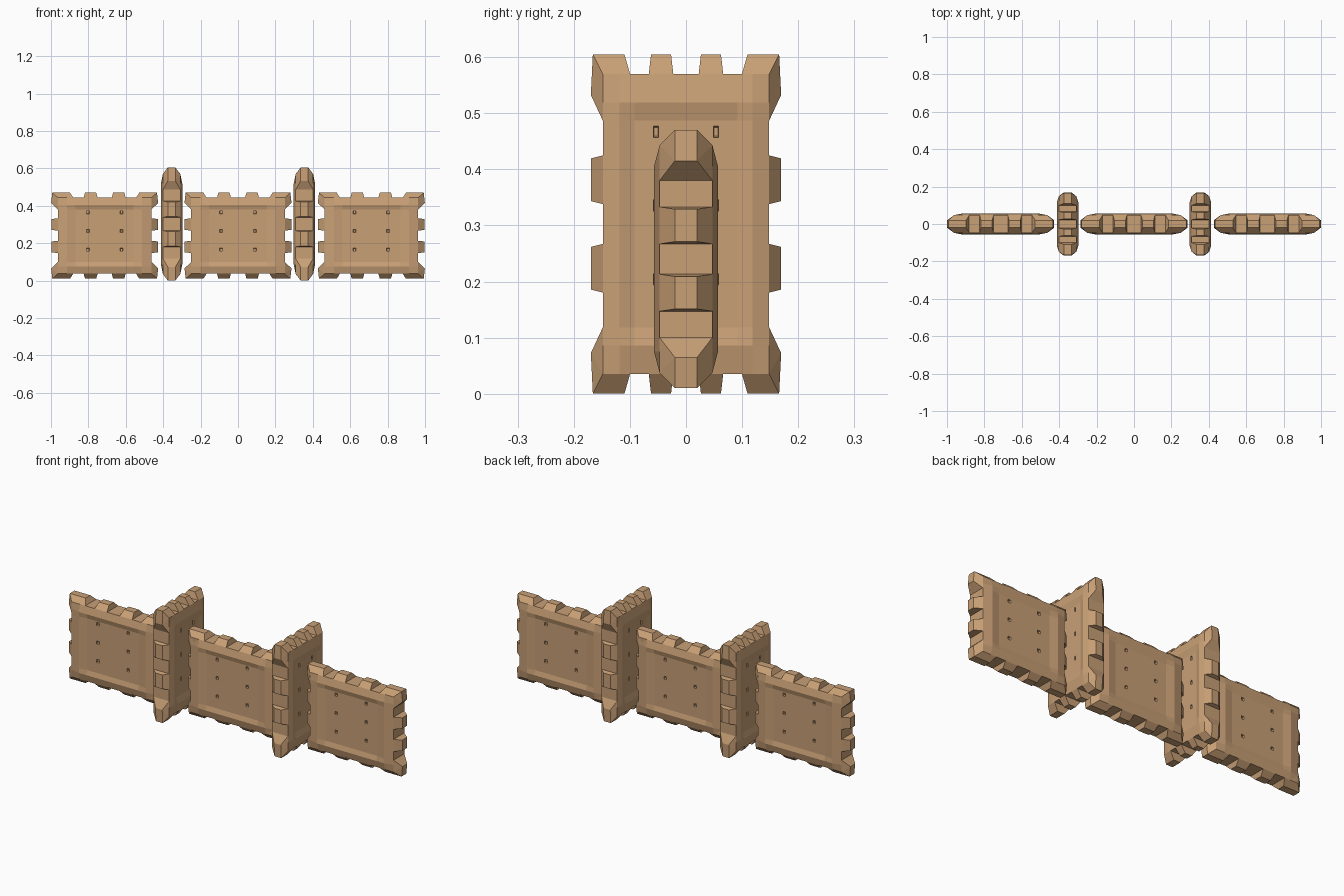
import bpy, bmesh
from mathutils import Vector

if "Cube" in bpy.data.objects:
    bpy.data.objects.remove(bpy.data.objects["Cube"])

wood = bpy.data.materials.new("tan wood")
wood.diffuse_color = (0.58, 0.35, 0.18, 1)
wood.use_nodes = True
wood.node_tree.nodes["Principled BSDF"].inputs["Base Color"].default_value = wood.diffuse_color

HW, HH, EDGE = 0.25, 0.203, 0.047          # body half width, half height, half edge thickness
PX, PZ, R = (-0.09, 0.09), (-0.075, 0.025, 0.125), 0.008   # small peg holes


def hull(bm, pts):
    vs = [bm.verts.new(p) for p in pts]
    res = bmesh.ops.convex_hull(bm, input=vs)
    junk = [g for g in res["geom_interior"] if isinstance(g, bmesh.types.BMVert)]
    if junk:
        bmesh.ops.delete(bm, geom=junk, context='VERTS')


def depth(x, z):
    # thin edge, raised rim, dished middle
    if abs(x) >= HW or abs(z) >= HH:
        return EDGE
    if abs(x) >= 0.20 or abs(z) >= 0.165:
        return 0.057
    return 0.050


def body(bm):
    xs = sorted([s * v for v in (HW, 0.20, 0.155) for s in (-1, 1)] +
                [p + s * R for p in PX for s in (-1, 1)])
    zs = sorted([s * v for v in (HH, 0.165, 0.140) for s in (-1, 1)] +
                [p + s * R for p in PZ for s in (-1, 1)])
    nx, nz = len(xs), len(zs)
    grids, holes = [], []
    for s in (-1, 1):
        g = [[bm.verts.new((x, s * depth(x, z), z)) for z in zs] for x in xs]
        grids.append(g)
        for i in range(nx - 1):
            for j in range(nz - 1):
                q = [g[i][j], g[i + 1][j], g[i + 1][j + 1], g[i][j + 1]]
                f = bm.faces.new(q if s < 0 else q[::-1])
                c = f.calc_center_median()
                if any(abs(c.x - a) < 1e-4 for a in PX) and any(abs(c.z - b) < 1e-4 for b in PZ):
                    holes.append(f)
    # edge walls
    loop = ([(i, 0) for i in range(nx)] + [(nx - 1, j) for j in range(1, nz)] +
            [(i, nz - 1) for i in range(nx - 2, -1, -1)] + [(0, j) for j in range(nz - 2, 0, -1)])
    a, b = grids
    for k, (i, j) in enumerate(loop):
        m, n = loop[(k + 1) % len(loop)]
        bm.faces.new((a[i][j], b[i][j], b[m][n], a[m][n]))
    bmesh.ops.recalc_face_normals(bm, faces=bm.faces[:])
    bm.normal_update()
    bmesh.ops.inset_individual(bm, faces=holes, thickness=0.003, depth=-0.010)


def panel_mesh():
    bm = bmesh.new()
    body(bm)
    for sx in (-1, 1):
        # teeth along the top and bottom, and along both sides
        for sz in (-1, 1):
            hull(bm, [(sx * x, sy * y, sz * z) for sy in (-1, 1)
                      for x, y, z in ((0.038, EDGE, 0.19), (0.112, EDGE, 0.19),
                                      (0.038, EDGE, HH), (0.112, EDGE, HH),
                                      (0.045, 0.02, 0.23), (0.105, 0.02, 0.23))])
            hull(bm, [(sx * x, sy * y, sz * z) for sy in (-1, 1)
                      for x, y, z in ((0.235, EDGE, 0.027), (0.235, EDGE, 0.093),
                                      (HW, EDGE, 0.027), (HW, EDGE, 0.093),
                                      (0.285, 0.02, 0.031), (0.285, 0.02, 0.089))])
            # flared corner block
            hull(bm, [(sx * x, sy * y, sz * z) for sy in (-1, 1)
                      for x, y, z in ((0.168, EDGE, HH), (HW, EDGE, HH), (HW, EDGE, 0.14),
                                      (0.185, 0.02, 0.23), (0.280, 0.02, 0.23),
                                      (0.286, 0.02, 0.175))])
    bmesh.ops.recalc_face_normals(bm, faces=bm.faces[:])
    me = bpy.data.meshes.new("panel")
    bm.to_mesh(me)
    bm.free()
    me.materials.append(wood)
    return me


panel = panel_mesh()


def place(name, x, z, scale, turn=0.0):
    ob = bpy.data.objects.new(name, panel)
    ob.location = Vector((x, 0, z))
    ob.scale = scale
    ob.rotation_euler.z = turn
    bpy.context.collection.objects.link(ob)


# three wall panels in line, two taller panels across the gaps
for n, x in (("left", -0.713), ("middle", 0), ("right", 0.713)):
    place(n + "_wall_panel", x, 0.24, (1, 1, 1))
for n, x in (("left", -0.355), ("right", 0.355)):
    place(n + "_cross_panel", x, 0.3025, (0.593, 1, 1.315), 1.5707963)
